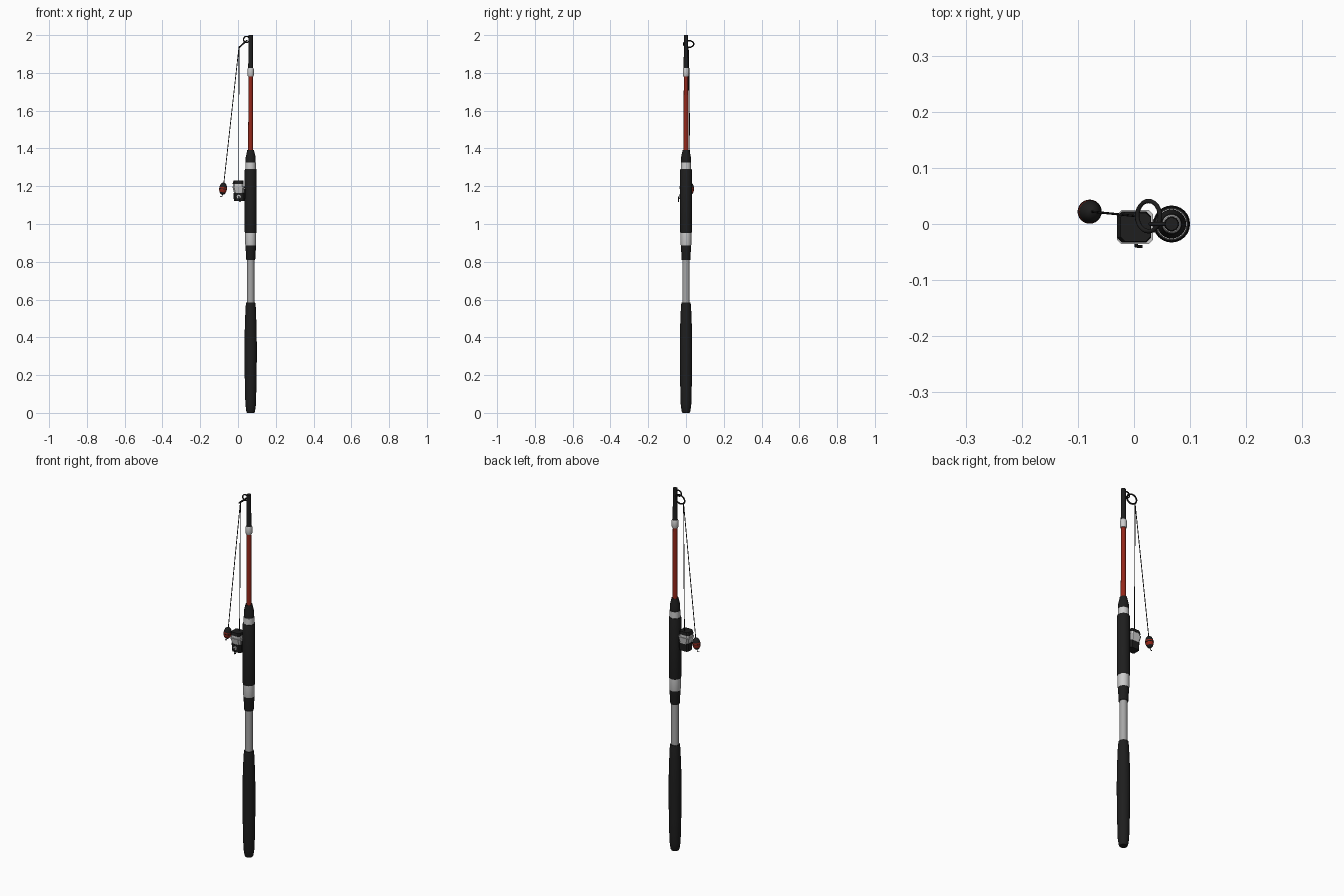
import bpy, bmesh, math
from mathutils import Vector, Matrix

if "Cube" in bpy.data.objects:
    bpy.data.objects.remove(bpy.data.objects["Cube"])

AX = 0.067  # rod axis x


def material(name, rgb):
    m = bpy.data.materials.new(name)
    m.diffuse_color = (*rgb, 1)
    m.use_nodes = True
    m.node_tree.nodes["Principled BSDF"].inputs["Base Color"].default_value = m.diffuse_color
    return m


BLACK = material("black", (0.013, 0.013, 0.013))
RED = material("red", (0.30, 0.02, 0.01))
SILVER = material("silver", (0.62, 0.62, 0.62))
GREY = material("grey", (0.38, 0.38, 0.38))


def finish(name, bm, mat, smooth=True):
    bmesh.ops.remove_doubles(bm, verts=bm.verts, dist=1e-6)
    bmesh.ops.recalc_face_normals(bm, faces=bm.faces)
    me = bpy.data.meshes.new(name)
    bm.to_mesh(me)
    bm.free()
    ob = bpy.data.objects.new(name, me)
    bpy.context.collection.objects.link(ob)
    me.materials.append(mat)
    if smooth:
        bpy.ops.object.select_all(action='DESELECT')
        ob.select_set(True)
        bpy.context.view_layer.objects.active = ob
        bpy.ops.object.shade_smooth_by_angle(angle=math.radians(35))
    return ob


def lathe(name, profile, mat, loc=(AX, 0, 0), rot=None, n=24):
    """Closed revolved solid from (radius, z) points."""
    bm = bmesh.new()
    rings = [[bm.verts.new((r * math.cos(2 * math.pi * i / n), r * math.sin(2 * math.pi * i / n), z))
              for i in range(n)] for r, z in profile]
    for a, b in zip(rings, rings[1:]):
        for i in range(n):
            j = (i + 1) % n
            bm.faces.new((a[i], a[j], b[j], b[i]))
    bm.faces.new(rings[0][::-1])
    bm.faces.new(rings[-1])
    ob = finish(name, bm, mat)
    ob.matrix_world = Matrix.Translation(loc) @ (rot or Matrix())
    return ob


def block(name, sections, mat, chamfer=0.008):
    """Chamfered box lofted through (x0, x1, y0, y1, z) sections."""
    bm = bmesh.new()
    rings = []
    for x0, x1, y0, y1, z in sections:
        c = chamfer
        pts = [(x0 + c, y0), (x1 - c, y0), (x1, y0 + c), (x1, y1 - c),
               (x1 - c, y1), (x0 + c, y1), (x0, y1 - c), (x0, y0 + c)]
        rings.append([bm.verts.new((x, y, z)) for x, y in pts])
    for a, b in zip(rings, rings[1:]):
        for i in range(8):
            j = (i + 1) % 8
            bm.faces.new((a[i], a[j], b[j], b[i]))
    bm.faces.new(rings[0][::-1])
    bm.faces.new(rings[-1])
    return finish(name, bm, mat, False)


def wire(name, pts, radius, mat, cyclic=False):
    cu = bpy.data.curves.new(name, 'CURVE')
    cu.dimensions = '3D'
    cu.bevel_depth = radius
    cu.bevel_resolution = 2
    cu.use_fill_caps = True
    sp = cu.splines.new('POLY')
    sp.points.add(len(pts) - 1)
    for p, q in zip(sp.points, pts):
        p.co = (*q, 1)
    sp.use_cyclic_u = cyclic
    cu.materials.append(mat)
    ob = bpy.data.objects.new(name, cu)
    bpy.context.collection.objects.link(ob)
    return ob


def circle(center, u, v, r, n=24):
    c, u, v = Vector(center), Vector(u).normalized(), Vector(v).normalized()
    return [c + r * (math.cos(2 * math.pi * i / n) * u + math.sin(2 * math.pi * i / n) * v) for i in range(n)]


# rod sections, bottom to top
lathe("handle_grip", [(.019, 0), (.023, .008), (.028, .045), (.031, .16), (.033, .33),
                      (.031, .46), (.027, .56), (.024, .585)], BLACK)
lathe("lower_pole", [(.0195, .57), (.0195, .82)], GREY)
lathe("lower_collar", [(.023, .81), (.0245, .815), (.0245, .85), (.027, .86), (.027, .89)], BLACK)
lathe("seat_ring", [(.027, .886), (.029, .892), (.029, .955)], SILVER)
lathe("reel_seat_grip", [(.030, .953), (.0315, .96), (.0315, 1.285), (.030, 1.29)], BLACK)
lathe("upper_ring", [(.0275, 1.288), (.0275, 1.325)], SILVER)
lathe("upper_collar", [(.026, 1.324), (.026, 1.355), (.019, 1.385), (.018, 1.393)], BLACK)
lathe("red_pole", [(.0135, 1.385), (.0115, 1.79)], RED)
lathe("tip_ring", [(.0145, 1.782), (.017, 1.788), (.017, 1.82), (.0145, 1.826)], SILVER)
lathe("rod_tip", [(.0135, 1.82), (.0115, 1.9), (.0115, 2.0)], BLACK)

# line guide at the tip: small loop and large tilted ring
wire("guide_loop", circle((.045, 0, 1.977), (1, 0, 0), (0, 0, 1), .016), .0035, BLACK, True)
wire("guide_ring", circle((.026, .014, 1.953), (.75, 0, .66), (0, 1, 0), .027), .004, BLACK, True)

# spinning reel
block("reel_body", [(-.022, .034, -.028, .018, 1.122), (-.024, .034, -.030, .020, 1.165)], BLACK)
block("reel_cup", [(-.021, .030, -.028, .020, 1.163), (-.030, .034, -.036, .025, 1.198)], SILVER)
block("reel_spool", [(-.026, .030, -.032, .021, 1.196), (-.026, .030, -.032, .021, 1.214)], SILVER)
block("reel_cap", [(-.030, .030, -.033, .022, 1.212), (-.024, .029, -.031, .020, 1.229)], BLACK)
block("reel_foot", [(.020, .050, -.015, .008, 1.135), (.020, .050, -.015, .008, 1.185)], BLACK, .004)
face_front = Matrix.Rotation(math.pi / 2, 4, 'X')
lathe("crank_hub", [(.011, 0), (.011, .008)], SILVER, (.004, -.028, 1.144), face_front, 12)
wire("crank_arm", [(.004, -.034, 1.144), (.004, -.040, 1.144), (.010, -.040, 1.122)], .003, BLACK)
lathe("crank_knob", [(.005, 0), (.005, .006)], BLACK, (.010, -.037, 1.122), face_front, 12)

# fishing line
wire("reel_line", [(.005, .014, 1.936), (.004, .008, 1.228)], .002, BLACK)
wire("float_line", [(.005, .014, 1.936), (-.075, .022, 1.215)], .002, BLACK)

# float, tilted along its line, built in bands
FLOAT = Vector((-.079, .022, 1.187))
tilt = Matrix.Rotation(math.radians(7), 4, 'Y')


def band(name, z0, z1, mat, grow=1.0):
    n = 6
    zs = [z0 + (z1 - z0) * i / n for i in range(n + 1)]
    lathe(name, [(max(.0015, .0205 * grow * math.sqrt(max(0, 1 - (z / .033) ** 2))), z) for z in zs],
          mat, FLOAT, tilt)


band("float_top", .008, .033, BLACK)
band("float_red_band", -.019, .008, RED)
band("float_stripe", -.003, .001, BLACK, 1.05)
band("float_bottom", -.033, -.019, BLACK)

# hook below the float
hx, hy, hz = -.084, .022, 1.156
wire("hook", [(hx, hy, hz)] + [(hx - .006 + .006 * math.cos(a), hy, hz - .006 + .006 * math.sin(a))
                               for a in [-math.pi * i / 6 for i in range(6)]], .0018, BLACK)
